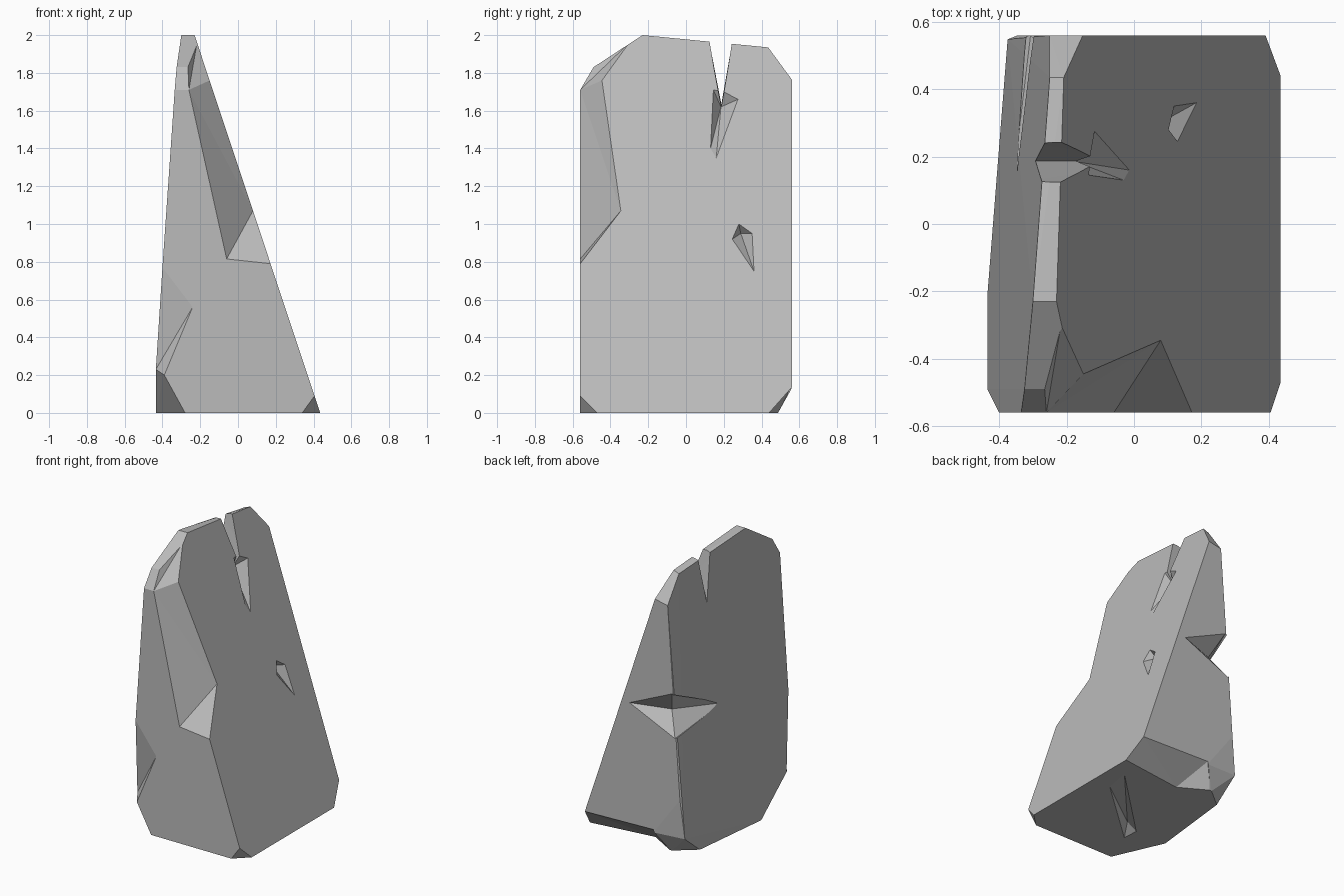
import bpy
import bmesh

if "Cube" in bpy.data.objects:
    bpy.data.objects.remove(bpy.data.objects["Cube"], do_unlink=True)

# Single stone grey
stone = bpy.data.materials.new("stone_grey")
stone.use_nodes = True
GREY = (0.5, 0.5, 0.5, 1)
stone.diffuse_color = GREY
stone.node_tree.nodes["Principled BSDF"].inputs["Base Color"].default_value = GREY


def hull(name, points):
    """Flat-faced convex solid around a few corner points."""
    bm = bmesh.new()
    for p in points:
        bm.verts.new(p)
    res = bmesh.ops.convex_hull(bm, input=bm.verts)
    junk = {v for v in res["geom_interior"] + res["geom_unused"]
            if isinstance(v, bmesh.types.BMVert)}
    bmesh.ops.delete(bm, geom=list(junk), context="VERTS")
    bmesh.ops.dissolve_limit(bm, angle_limit=0.02, verts=bm.verts, edges=bm.edges)
    bmesh.ops.recalc_face_normals(bm, faces=bm.faces)
    mesh = bpy.data.meshes.new(name)
    bm.to_mesh(mesh)
    bm.free()
    mesh.materials.append(stone)
    obj = bpy.data.objects.new(name, mesh)
    bpy.context.scene.collection.objects.link(obj)
    return obj


def slope(y, z, out=0.0):
    """Point on the long sloping side, or pushed out from it."""
    return (0.435 - 0.3325 * z + out, y, z)


# Main leaning slab
rock = hull("rock", [
    # sloping side
    slope(-.47, 0), slope(.44, 0), slope(-.56, .09), slope(.56, .135),
    slope(.56, 1.765), slope(.435, 1.935), slope(-.23, 2),
    slope(-.56, 1.71), slope(-.49, 1.83),
    # steep side
    (-.435, -.49, .23), (-.4, -.56, .77), (-.335, -.56, 1.71),
    (-.325, -.49, 1.83), (-.3, -.23, 2), (-.25, .435, 1.92),
    (-.25, .56, 1.745), (-.284, .56, 1.137), (-.345, .56, .41),
    (-.375, .548, .14),
    # base
    (.34, -.56, 0), (-.28, -.56, 0), (-.39, -.56, .2), (-.435, -.21, 0),
    (-.37, .375, 0), (-.233, .487, 0), (-.14, .56, .13),
])


def chip(points):
    """Knock a convex piece off the rock."""
    cutter = hull("chip_cutter", points)
    cutter.hide_render = True
    mod = rock.modifiers.new("chip", "BOOLEAN")
    mod.operation = "DIFFERENCE"
    mod.solver = "EXACT"
    mod.object = cutter
    bpy.context.view_layer.objects.active = rock
    bpy.ops.object.modifier_apply(modifier=mod.name)
    bpy.data.objects.remove(cutter, do_unlink=True)


def slope_chip(outline, apex):
    chip([slope(y, z) for y, z in outline]
         + [slope(y, z, 0.1) for y, z in outline] + [apex])


# Long broken corner between the front and the slope
top, knee, waist = slope(-.3, 1.96), slope(-.445, 1.76), slope(-.345, 1.07)
front_low, front_high = (-.06, -.56, .815), (-.26, -.56, 1.71)
chip([knee, waist, slope(-.56, .79), front_low, front_high,
      (.3, -.8, .85), (0, -.8, 1.8)])
chip([top, knee, front_high, (-.265, -.49, 1.83),
      (0, -.8, 1.65), (-.1, -.8, 2.1), (.05, -.4, 2.1)])

# Low chip on the front of the steep side
chip([(-.4, -.56, .77), (-.24, -.56, .56), (-.39, -.56, .2),
      (-.435, -.49, .23), (-.5, -.7, .45)])

# Split in the ridge
chip([(x, y, z) for x, low in ((-.45, 1.65), (.05, 1.6))
      for y, z in ((.187, low), (.105, 2.08), (.262, 2.08))])

# Gouges in the slope
slope_chip([(.145, 1.71), (.13, 1.4), (.16, 1.35), (.275, 1.66), (.2, 1.7)],
           slope(.185, 1.62, -.07))
slope_chip([(.28, 1), (.245, .92), (.36, .75), (.35, .95)],
           slope(.29, .95, -.06))

# Notch across the rear edge of the steep side
rim = [(-.284, .56, 1.137), (-.307, .56, .83), (-.22, .47, .98), (-.5, .8, 1)]
chip(rim + [(.045, .56, .988), (-.1, .75, 1)])
chip(rim + [(-.36, .115, .926), (-.6, .4, .98)])

# Undercut below the back
chip([slope(.44, 0), slope(.56, .135), (-.14, .56, .15), (-.03, .38, 0),
      (-.22, .49, 0), (.45, .62, -.05), (-.18, .6, -.05)])

# Shallow groove in the base
chip([(.38, .18, -.01), (.42, .4, -.01), (-.2, -.34, -.01),
      (-.21, -.21, -.01), (-.13, -.22, .05)])

for poly in rock.data.polygons:
    poly.use_smooth = False
    poly.material_index = 0
